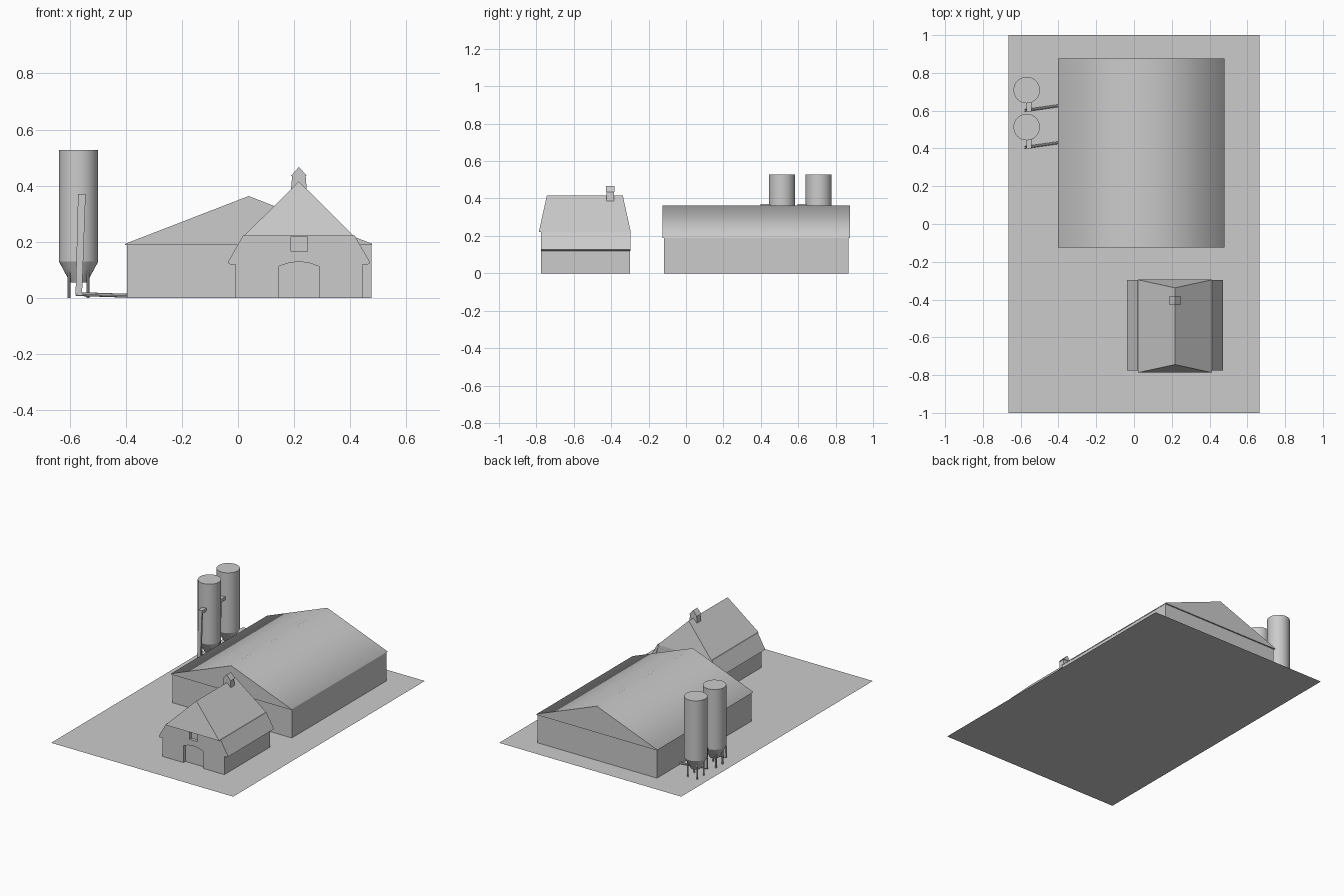
import bpy, bmesh, math
from mathutils import Vector

old = bpy.data.objects.get("Cube")
if old:
    bpy.data.objects.remove(old, do_unlink=True)

grey = bpy.data.materials.new("plain grey")
grey.use_nodes = True
grey.diffuse_color = (0.6, 0.6, 0.6, 1)
grey.node_tree.nodes["Principled BSDF"].inputs["Base Color"].default_value = (0.6, 0.6, 0.6, 1)


def finish(name, bm, angle=None):
    bmesh.ops.recalc_face_normals(bm, faces=bm.faces)
    mesh = bpy.data.meshes.new(name)
    bm.to_mesh(mesh)
    bm.free()
    mesh.materials.append(grey)
    ob = bpy.data.objects.new(name, mesh)
    bpy.context.collection.objects.link(ob)
    if angle:
        bpy.ops.object.select_all(action='DESELECT')
        ob.select_set(True)
        bpy.context.view_layer.objects.active = ob
        bpy.ops.object.shade_smooth_by_angle(angle=math.radians(angle))
    return ob


def prism(name, front, y0, y1, angle=None, lean=lambda z: 0):
    """Extrude an (x, z) outline along y; lean pulls both ends inward by height."""
    bm = bmesh.new()
    a = [bm.verts.new((x, y0 + lean(z), z)) for x, z in front]
    b = [bm.verts.new((x, y1 - lean(z), z)) for x, z in front]
    bm.faces.new(a)
    bm.faces.new(b[::-1])
    n = len(a)
    for i in range(n):
        j = (i + 1) % n
        bm.faces.new((a[i], b[i], b[j], a[j]))
    return finish(name, bm, angle)


def box(name, x0, x1, y0, y1, z0, z1):
    return prism(name, [(x0, z0), (x1, z0), (x1, z1), (x0, z1)], y0, y1)


def mirrored(half, cx):
    """Complete a right-hand outline, given as offsets, around x = cx."""
    return [(cx + x, z) for x, z in half] + [(cx - x, z) for x, z in half[::-1] if x]


def tube(name, p, q, r1, r2, sides, angle=40):
    p, q = Vector(p), Vector(q)
    bm = bmesh.new()
    bmesh.ops.create_cone(bm, cap_ends=True, segments=sides, radius1=r1, radius2=r2,
                          depth=(q - p).length)
    bmesh.ops.rotate(bm, verts=bm.verts, matrix=(q - p).to_track_quat('Z', 'Y').to_matrix())
    bmesh.ops.translate(bm, verts=bm.verts, vec=(p + q) / 2)
    return finish(name, bm, angle)


# Ground sheet
bm = bmesh.new()
bm.faces.new([bm.verts.new(c) for c in
              ((-.665, -1, 0), (.665, -1, 0), (.665, 1, 0), (-.665, 1, 0))])
finish("ground_sheet", bm)

# Long barn
box("long_barn_walls", -.396, .476, -.118, .868, 0, .19)
prism("long_barn_roof", mirrored([(.44, .188), (.44, .193), (0, .363)], .038), -.125, .877, 70)

# Small barn: walls with recessed arched door and loft window
cx = .217
walls = prism("small_barn_walls", mirrored([(.226, 0), (.226, .14), (.19, .222)], cx),
              -.775, -.30)
door = prism("door_cutter", mirrored([(.073, -.02), (.073, .112), (.035, .125), (0, .129)], cx),
             -.80, -.755)
window = box("window_cutter", .188, .248, -.80, -.755, .165, .219)
for cutter in (door, window):
    mod = walls.modifiers.new(cutter.name, 'BOOLEAN')
    mod.operation = 'DIFFERENCE'
    mod.object = cutter
    mod.solver = 'EXACT'
    cutter.hide_render = True
    cutter.hide_set(True)

# Small barn roof: upper part with leaning ends, flared lower skirts
prism("small_barn_roof", mirrored([(.197, .22), (0, .415)], cx), -.787, -.295, 30,
      lambda z: (z - .22) * .22)
for side, name in ((1, "left"), (-1, "right")):
    skirt = [(.19, .222), (.199, .222), (.254, .126), (.246, .12), (.222, .12)]
    prism(name + "_roof_skirt", [(cx + side * x, z) for x, z in skirt], -.775, -.297)

# Ridge vent
prism("vent_body", mirrored([(.028, .385), (.024, .437)], cx), -.425, -.386)
prism("vent_cap", mirrored([(.029, .434), (0, .467)], cx), -.428, -.382)

# Feed silos with legs, riser and feed pipe
sx = -.568
for n, sy in enumerate((.513, .709)):
    tag = "silo_%d_" % (n + 1)
    tube(tag + "body", (sx, sy, .13), (sx, sy, .528), .07, .07, 32)
    tube(tag + "hopper", (sx, sy, .055), (sx, sy, .13), .03, .07, 32)
    for dx in (-.034, .034):
        for dy in (-.034, .034):
            tube(tag + "leg", (sx + dx, sy + dy, 0), (sx + dx, sy + dy, .125), .005, .005, 8)
    py = sy - .108
    prism(tag + "riser", [(-.579, .008), (-.556, .008), (-.543, .368), (-.57, .368)],
          py - .006, py + .006)
    box(tag + "inlet", -.57, -.543, py - .006, sy - .05, .35, .37)
    tube(tag + "feed_pipe", (-.577, py, .014), (-.395, py + .026, .008), .007, .007, 8)
